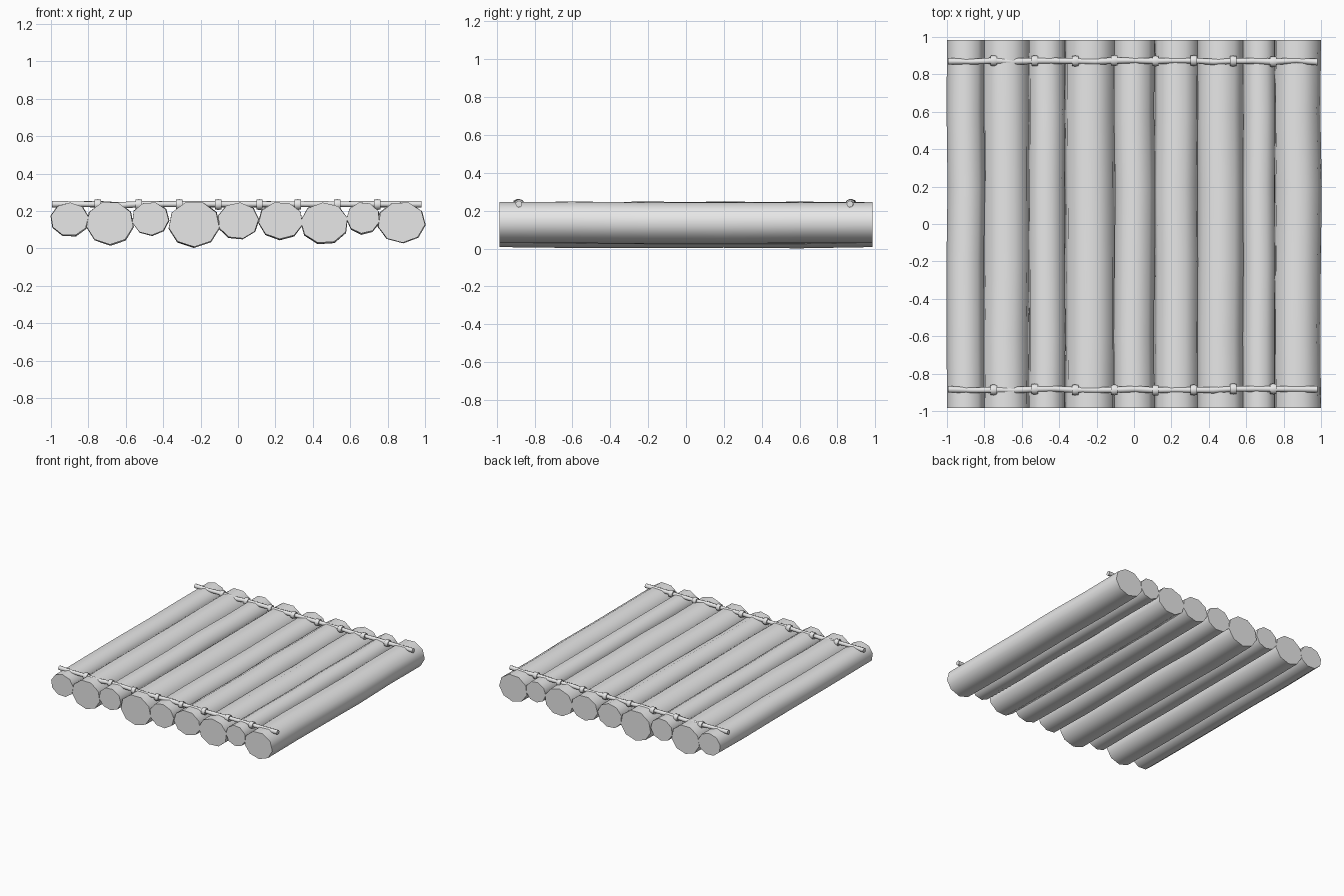
import bpy
import bmesh
import math
import random
from mathutils import Vector

random.seed(4)

cube = bpy.data.objects.get("Cube")
if cube:
    bpy.data.objects.remove(cube, do_unlink=True)

GREY = (0.8, 0.8, 0.8, 1)
grey = bpy.data.materials.new("plain grey")
grey.use_nodes = True
grey.diffuse_color = GREY
grey.node_tree.nodes["Principled BSDF"].inputs["Base Color"].default_value = GREY


def loft(name, rings):
    """Skin a closed tube through rings of points and cap both ends."""
    bm = bmesh.new()
    loops = [[bm.verts.new(p) for p in ring] for ring in rings]
    count = len(loops[0])
    for a, b in zip(loops, loops[1:]):
        for i in range(count):
            j = (i + 1) % count
            bm.faces.new((a[i], a[j], b[j], b[i]))
    bm.faces.new(loops[0])
    bm.faces.new(loops[-1])
    bmesh.ops.recalc_face_normals(bm, faces=bm.faces)
    mesh = bpy.data.meshes.new(name)
    bm.to_mesh(mesh)
    bm.free()
    mesh.materials.append(grey)
    obj = bpy.data.objects.new(name, mesh)
    bpy.context.collection.objects.link(obj)
    bpy.ops.object.select_all(action="DESELECT")
    obj.select_set(True)
    bpy.context.view_layer.objects.active = obj
    bpy.ops.object.shade_smooth_by_angle(angle=math.radians(60))
    return obj


# Logs: left edge, right edge, underside, turn of the cross-section
LOGS = [
    (-1.0, -0.80, 0.07, 18), (-0.81, -0.56, 0.02, 0), (-0.565, -0.37, 0.07, 4),
    (-0.37, -0.10, 0.008, 0), (-0.105, 0.11, 0.053, 14), (0.11, 0.345, 0.05, -3),
    (0.335, 0.585, 0.03, -16), (0.58, 0.755, 0.08, -6), (0.75, 1.0, 0.03, 3),
]
LOG_TOP = 0.245
SIDES = 9
STATIONS = (-0.985, -0.6, -0.2, 0.2, 0.6, 0.985)


def unit_section(turn):
    """Faceted round section stretched to fill a unit box."""
    angles = [math.radians(turn - 90 + 360 * i / SIDES) for i in range(SIDES)]
    xs, zs = [math.cos(a) for a in angles], [math.sin(a) for a in angles]
    return [((x - min(xs)) / (max(xs) - min(xs)),
             (z - min(zs)) / (max(zs) - min(zs))) for x, z in zip(xs, zs)]


for n, (x0, x1, low, turn) in enumerate(LOGS):
    section = unit_section(turn)
    rings = []
    for y in STATIONS:
        end = abs(y) > 0.9
        drift = 0 if end else random.uniform(-0.004, 0.004)
        bottom = low if end else low - random.uniform(0, 0.008)
        top = LOG_TOP if end else LOG_TOP + random.uniform(-0.002, 0.004)
        rings.append([Vector((x0 + drift + u * (x1 - x0), y,
                              bottom + v * (top - bottom))) for u, v in section])
    loft(f"log_{n + 1}", rings)


def ring_across(x, y, z, radius, sides):
    """Round section facing along x."""
    return [Vector((x, y + radius * math.cos(math.tau * i / sides),
                    z + radius * math.sin(math.tau * i / sides)))
            for i in range(sides)]


# Cross poles with a lashing over each joint between logs
JOINTS = (-0.75, -0.53, -0.315, -0.105, 0.115, 0.32, 0.53, 0.745)
for side, y in (("front", -0.885), ("back", 0.87)):
    xs = [-0.995]
    for a, b in zip((-0.995,) + JOINTS, JOINTS):
        xs += [(a + b) / 2, b]
    xs += [0.87, 0.98]
    path = []
    for i, x in enumerate(xs):
        radius = 0.018 if i in (0, len(xs) - 1) else random.uniform(0.014, 0.018)
        # The pole sinks into the tall second log
        height = 0.229 if -0.72 < x < -0.6 else 0.236
        path.append((x, y + random.uniform(-0.004, 0.004), height, radius))
    loft(f"{side}_pole", [ring_across(*p, 8) for p in path])
    for n, x in enumerate(JOINTS):
        py = next(p[1] for p in path if p[0] == x)
        loft(f"{side}_lashing_{n + 1}",
             [ring_across(x + d, py, 0.234, r, 8)
              for d, r in ((-0.017, 0.026), (0, 0.029), (0.017, 0.026))])
